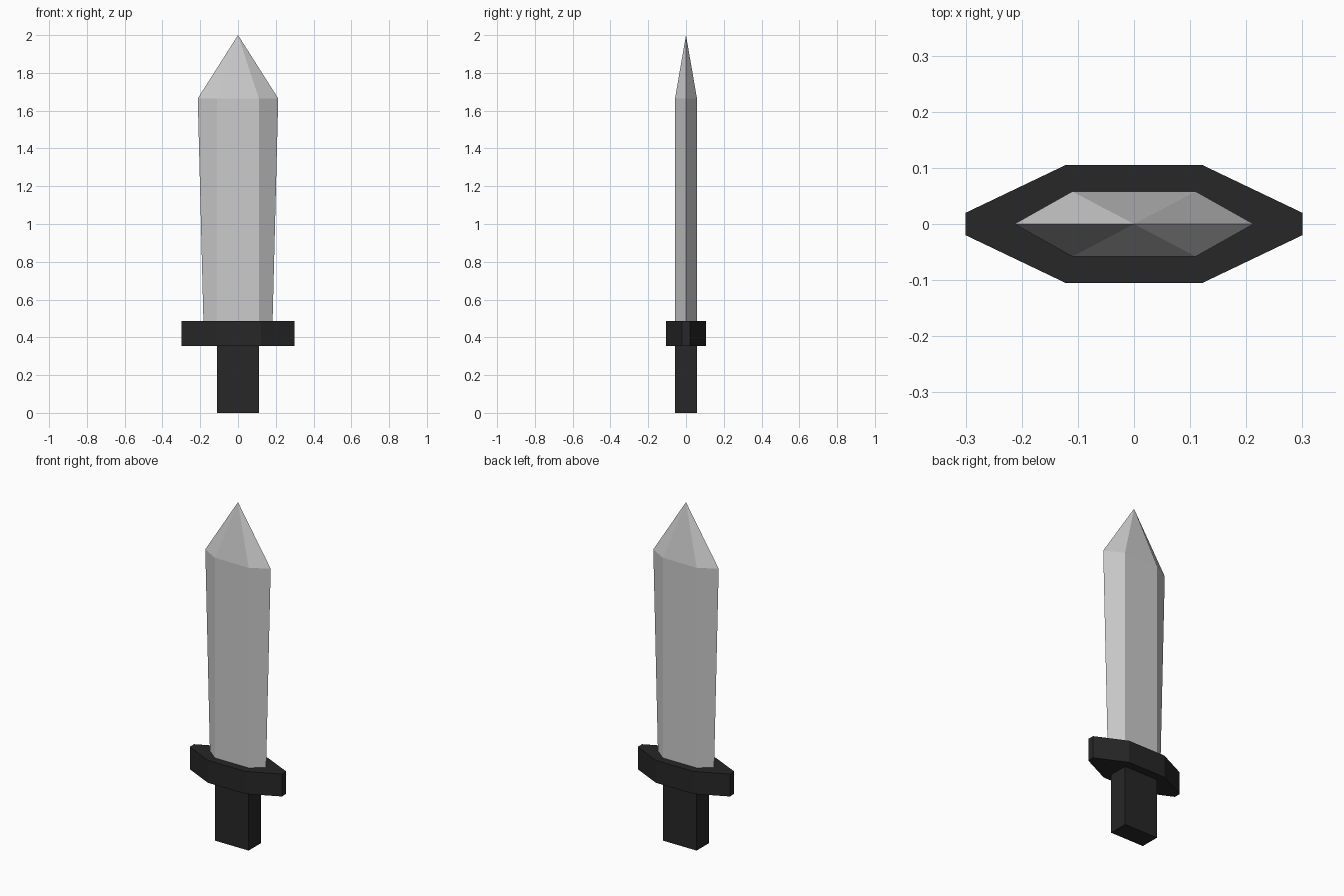
import bpy, bmesh

if "Cube" in bpy.data.objects:
    bpy.data.objects.remove(bpy.data.objects["Cube"])


def hexagon(tip_x, flat_x, half_y):
    """Pointed hexagon: two cutting edges, flat front and back."""
    return [(-tip_x, 0), (-flat_x, -half_y), (flat_x, -half_y),
            (tip_x, 0), (flat_x, half_y), (-flat_x, half_y)]


def loft(name, sections, apex=None, material=None):
    """Skin a stack of (z, outline) sections, closed by a cap or an apex point."""
    bm = bmesh.new()
    rings = [[bm.verts.new((x, y, z)) for x, y in outline] for z, outline in sections]
    n = len(rings[0])
    bm.faces.new(rings[0][::-1])
    for low, high in zip(rings, rings[1:]):
        for i in range(n):
            j = (i + 1) % n
            bm.faces.new((low[i], low[j], high[j], high[i]))
    if apex:
        tip = bm.verts.new(apex)
        for i in range(n):
            bm.faces.new((rings[-1][i], rings[-1][(i + 1) % n], tip))
    else:
        bm.faces.new(rings[-1])
    bmesh.ops.recalc_face_normals(bm, faces=bm.faces)
    mesh = bpy.data.meshes.new(name)
    bm.to_mesh(mesh)
    bm.free()
    obj = bpy.data.objects.new(name, mesh)
    bpy.context.collection.objects.link(obj)
    if material:
        mesh.materials.append(material)
    return obj


dark = bpy.data.materials.new("dark_grip")
dark.diffuse_color = (0.02, 0.02, 0.02, 1)
dark.use_nodes = True
dark.node_tree.nodes["Principled BSDF"].inputs["Base Color"].default_value = dark.diffuse_color

# Blade: widens slightly towards the shoulder, then a faceted point
loft("blade", [(0.485, hexagon(0.183, 0.11, 0.058)),
               (1.665, hexagon(0.213, 0.11, 0.058))], apex=(0, 0, 2))

# Crossguard: eight-sided plate with narrow blunt ends
quarter = [(0.30, 0.02), (0.122, 0.105)]
half = quarter + [(-x, y) for x, y in reversed(quarter)]
guard = half + [(-x, -y) for x, y in half]
loft("crossguard", [(0.355, guard), (0.487, guard)], material=dark)

# Handle: plain rectangular bar
grip = [(-0.11, -0.058), (0.11, -0.058), (0.11, 0.058), (-0.11, 0.058)]
loft("handle", [(0, grip), (0.355, grip)], material=dark)
